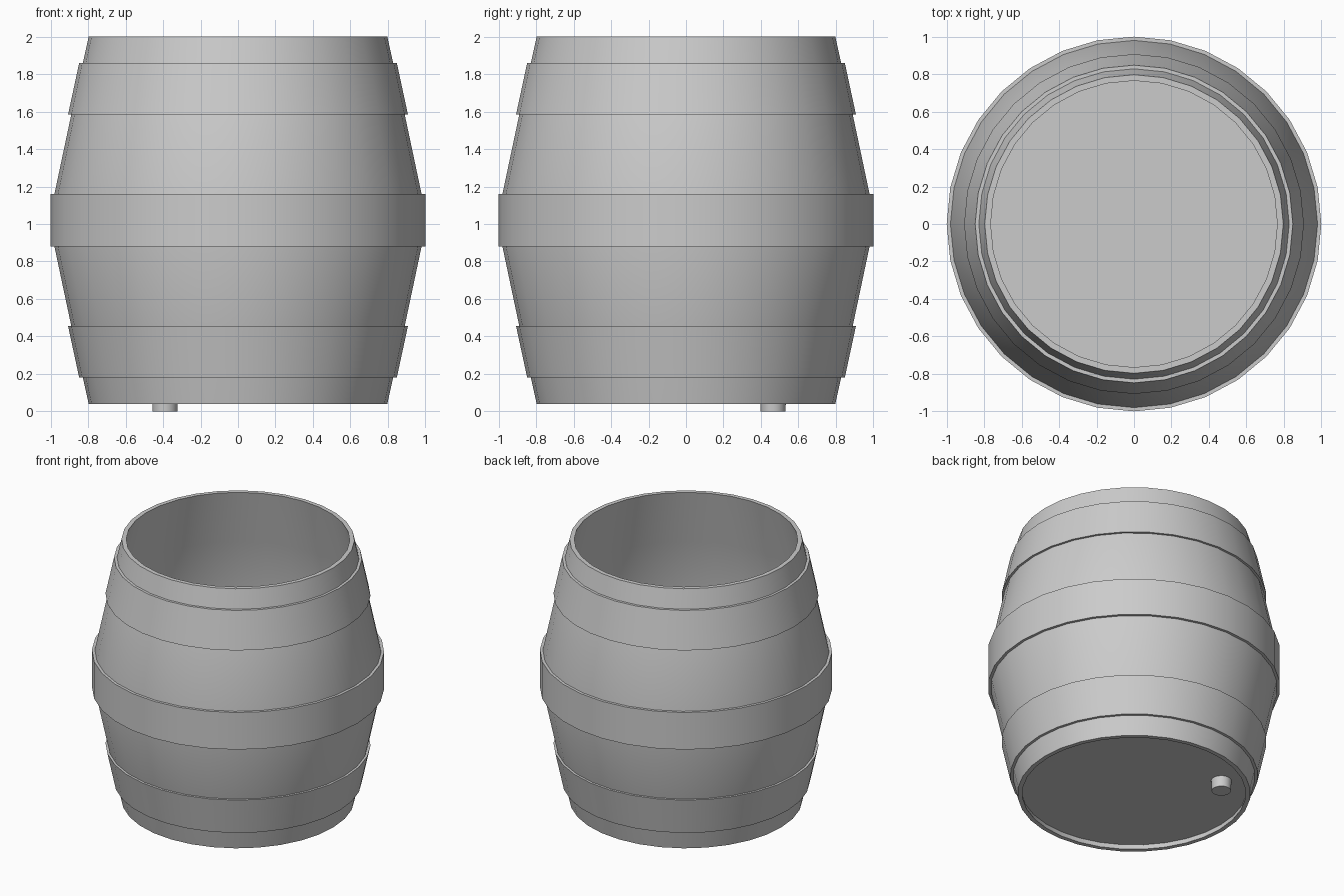
import bpy, bmesh, math

if "Cube" in bpy.data.objects:
    bpy.data.objects.remove(bpy.data.objects["Cube"])

SIDES = 32
MID = 1.02  # mirror height of the barrel


def lathe(name, profile, closed=True):
    """Spin an (r, z) profile round the z axis; r = 0 ends become poles."""
    bm = bmesh.new()
    rings = []
    for r, z in profile:
        if r == 0:
            rings.append([bm.verts.new((0, 0, z))] * SIDES)
        else:
            rings.append([bm.verts.new((r * math.cos(2 * math.pi * i / SIDES),
                                        r * math.sin(2 * math.pi * i / SIDES), z))
                          for i in range(SIDES)])
    pairs = list(zip(rings, rings[1:]))
    if closed:
        pairs.append((rings[-1], rings[0]))
    for a, b in pairs:
        for i in range(SIDES):
            j = (i + 1) % SIDES
            quad = list(dict.fromkeys((a[i], a[j], b[j], b[i])))
            if len(quad) > 2:
                bm.faces.new(quad)
    bmesh.ops.recalc_face_normals(bm, faces=bm.faces)
    mesh = bpy.data.meshes.new(name)
    bm.to_mesh(mesh)
    bm.free()
    ob = bpy.data.objects.new(name, mesh)
    bpy.context.collection.objects.link(ob)
    bpy.ops.object.select_all(action='DESELECT')
    ob.select_set(True)
    bpy.context.view_layer.objects.active = ob
    bpy.ops.object.shade_smooth_by_angle(angle=math.radians(30))
    return ob


def flip(profile):
    return [(r, 2 * MID - z) for r, z in profile]


# hollow staves: bulging wall, open at the top
upper = [(0.98, 1.16), (0.89, 1.585), (0.797, 2.0)]
outer = flip(upper)[::-1] + upper
inner = [(r - 0.032, z) for r, z in reversed(outer)]
lathe("barrel_wall", outer + inner)

# recessed floor
lathe("barrel_floor", [(0, 0.08), (0.785, 0.08), (0.79, 0.11), (0, 0.11)], closed=False)

# hoops
lathe("middle_hoop", [(1.0, 0.88), (1.0, 1.16), (0.97, 1.16), (0.97, 0.88)])
hoop = [(0.907, 1.585), (0.848, 1.86), (0.823, 1.86), (0.885, 1.585)]
lathe("upper_hoop", hoop)
lathe("lower_hoop", flip(hoop))

# bung under the floor
bung = lathe("bung", [(0, 0), (0.066, 0), (0.07, 0.09), (0, 0.09)], closed=False)
bung.location = (-0.39, 0.465, 0)
